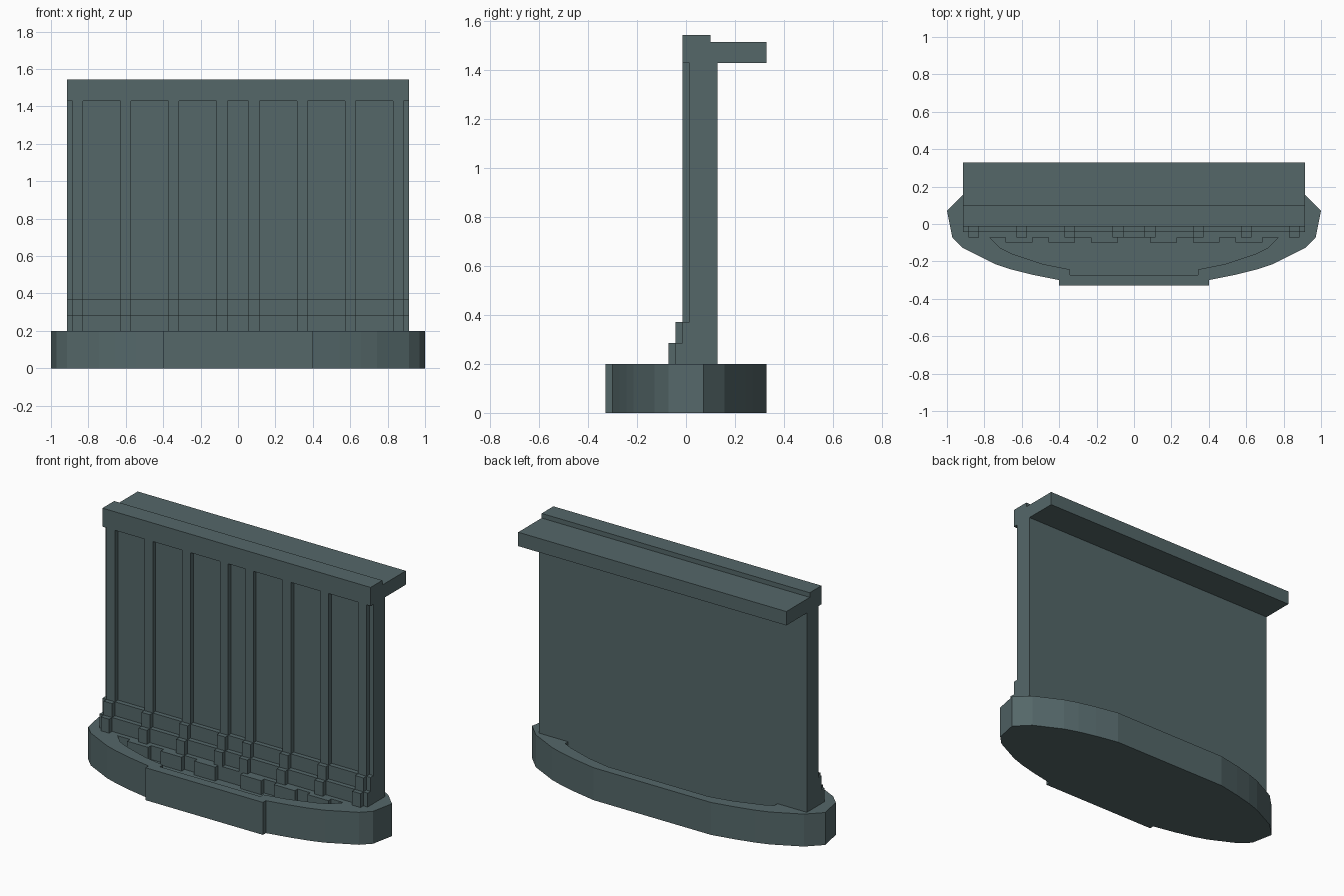
import bpy, bmesh
from mathutils import Vector

cube = bpy.data.objects.get("Cube")
if cube:
    bpy.data.objects.remove(cube, do_unlink=True)

U = 1 / 35  # grid unit: the base is 70 units long

stone = bpy.data.materials.new("slate grey")
stone.use_nodes = True
COLOUR = (0.089, 0.136, 0.141, 1)
stone.diffuse_color = COLOUR
bsdf = next(n for n in stone.node_tree.nodes if n.type == 'BSDF_PRINCIPLED')
bsdf.inputs["Base Color"].default_value = COLOUR


def prism(name, points, push):
    """Extrude a closed 3D outline along push; all values in grid units."""
    bm = bmesh.new()
    face = bm.faces.new([bm.verts.new(Vector(p) * U) for p in points])
    ext = bmesh.ops.extrude_face_region(bm, geom=[face])
    moved = [g for g in ext["geom"] if isinstance(g, bmesh.types.BMVert)]
    bmesh.ops.translate(bm, verts=moved, vec=Vector(push) * U)
    bmesh.ops.recalc_face_normals(bm, faces=bm.faces)
    mesh = bpy.data.meshes.new(name)
    bm.to_mesh(mesh)
    bm.free()
    mesh.materials.append(stone)
    obj = bpy.data.objects.new(name, mesh)
    bpy.context.collection.objects.link(obj)
    return obj


def side_profile(name, yz, x0, x1):
    return prism(name, [(x0, y, z) for y, z in yz], (x1 - x0, 0, 0))


def stepped_outline(half_widths, first_row, z):
    """Stair-stepped outline, one half width for each row along y."""
    right = []
    for i, w in enumerate(half_widths):
        for y in (first_row + i - 0.5, first_row + i + 0.5):
            if len(right) > 1 and right[-1][0] == w:
                right.pop()
            right.append((w, y, z))
    return right + [(-x, y, z) for x, y, z in reversed(right)]


def cut(target, cutter):
    mod = target.modifiers.new("cut", 'BOOLEAN')
    mod.operation = 'DIFFERENCE'
    mod.solver = 'EXACT'
    mod.object = cutter
    bpy.context.view_layer.objects.active = target
    bpy.ops.object.modifier_apply(modifier=mod.name)
    bpy.data.objects.remove(cutter, do_unlink=True)


# Stepped oval base
rim = [14, 19, 23, 26, 28, 30, 32, 33, 34]
base = prism("base", stepped_outline(rim + [35] * 5 + rim[::-1], -11, 0), (0, 0, 7))

# Sunken basins: the front one has a notched inner edge, the back one meets the wall
basin = [12, 17, 20, 23, 25, 26]
notches = []
for a, b in ((-24, -19), (-16, -11), (-8, -3), (3, 8), (11, 16), (19, 24)):
    notches += [(a, -2.5, 4), (a, -3.5, 4), (b, -3.5, 4), (b, -2.5, 4)]
front = stepped_outline(basin + [27], -9, 4)
half = len(front) // 2
front = front[:half] + notches[::-1] + front[half:]
cut(base, prism("front_basin_cutter", front, (0, 0, 5)))
cut(base, prism("back_basin_cutter", stepped_outline(basin[4::-1], 5, 4), (0, 0, 5)))

# Wall with stepped foot, top band and rear ledge
side_profile("wall", [(-1.5, 7), (-1.5, 10), (-0.5, 10), (-0.5, 13), (0.5, 13),
                      (0.5, 50), (-0.5, 50), (-0.5, 54), (3.5, 54), (3.5, 53),
                      (11.5, 53), (11.5, 50), (4.5, 50), (4.5, 7)], -32, 32)

# Pilasters with stepped feet, mirrored about the middle
for i, x in enumerate((2, 11, 20, 29)):
    for side, x0 in (("left", x), ("right", -x - 2)):
        side_profile(f"pilaster_{side}_{i + 1}",
                     [(0.5, 7), (-2.5, 7), (-2.5, 10), (-1.5, 10), (-1.5, 13),
                      (-0.5, 13), (-0.5, 50), (0.5, 50)], x0, x0 + 2)
